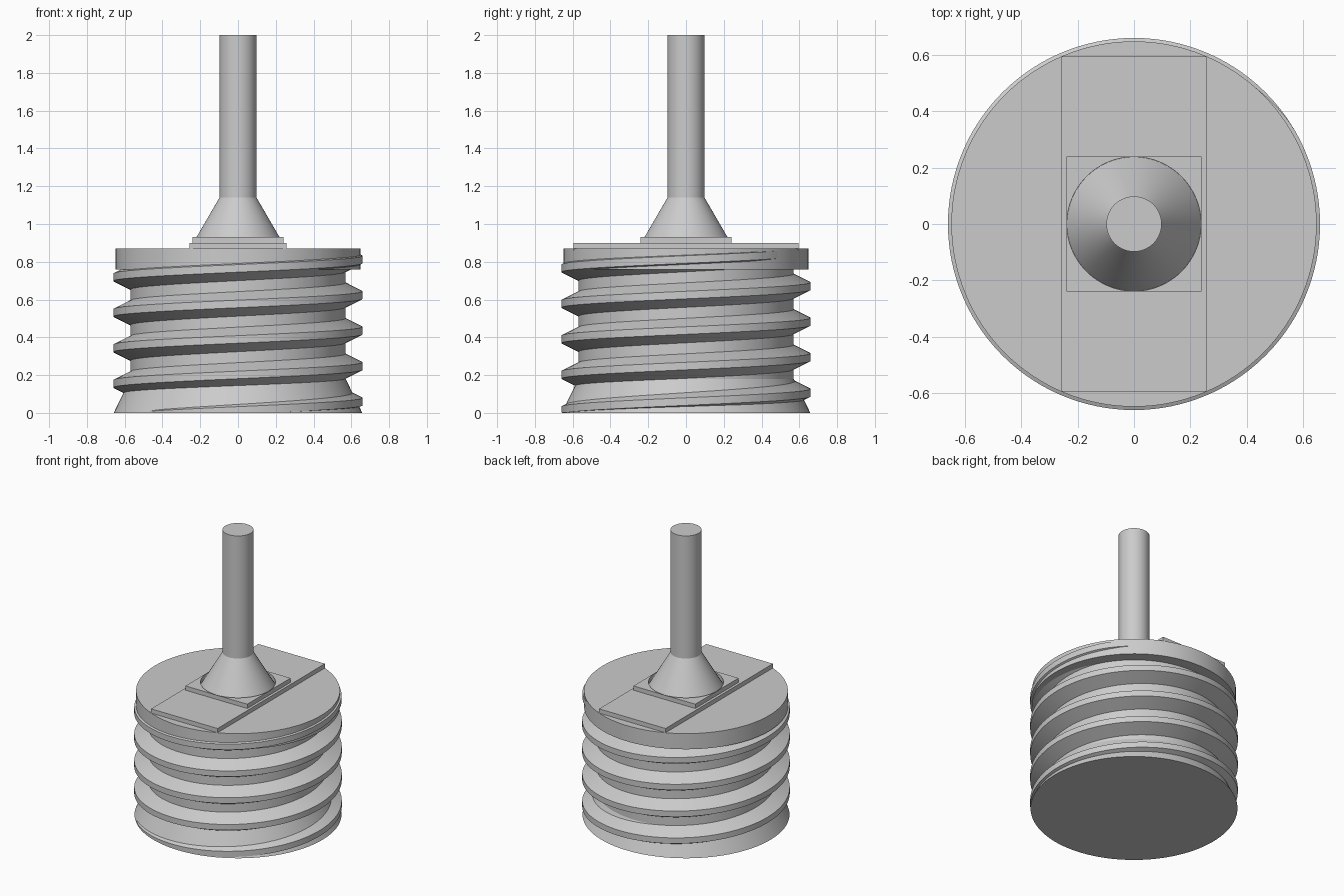
import bpy, bmesh, math

if "Cube" in bpy.data.objects:
    bpy.data.objects.remove(bpy.data.objects["Cube"])

grey = bpy.data.materials.new("plain grey")
grey.diffuse_color = (0.6, 0.6, 0.6, 1)
grey.use_nodes = True
grey.node_tree.nodes["Principled BSDF"].inputs["Base Color"].default_value = grey.diffuse_color


def add(name, bm, smooth=True):
    bmesh.ops.recalc_face_normals(bm, faces=bm.faces)
    me = bpy.data.meshes.new(name)
    bm.to_mesh(me)
    bm.free()
    me.materials.append(grey)
    ob = bpy.data.objects.new(name, me)
    bpy.context.collection.objects.link(ob)
    if smooth:
        bpy.ops.object.select_all(action='DESELECT')
        ob.select_set(True)
        bpy.context.view_layer.objects.active = ob
        bpy.ops.object.shade_smooth_by_angle(angle=math.radians(25))
    return ob


def lathe(name, profile, n=128):
    """Closed solid of revolution; the profile runs from bottom to top."""
    bm = bmesh.new()
    rings = [[bm.verts.new((r * math.cos(2 * math.pi * i / n),
                            r * math.sin(2 * math.pi * i / n), z)) for i in range(n)]
             for r, z in profile]
    for a, b in zip(rings, rings[1:]):
        for i in range(n):
            j = (i + 1) % n
            bm.faces.new((a[i], a[j], b[j], b[i]))
    bm.faces.new(rings[0][::-1])
    bm.faces.new(rings[-1])
    return add(name, bm)


def box(name, sx, sy, z0, z1):
    bm = bmesh.new()
    bmesh.ops.create_cube(bm, size=1)
    bmesh.ops.scale(bm, vec=(sx, sy, z1 - z0), verts=bm.verts)
    bmesh.ops.translate(bm, vec=(0, 0, (z0 + z1) / 2), verts=bm.verts)
    return add(name, bm, False)


# Core with flared foot and top flange
lathe("body", [(0.658, 0), (0.57, 0.18), (0.57, 0.76), (0.648, 0.76), (0.648, 0.87)])

# Helical thread, tapering into the body at both ends
PITCH, Z_START = 0.188, 0.06
SECTION = [(0.55, -0.075), (0.66, -0.02), (0.66, 0.02), (0.55, 0.075)]
start, end, step = -150, 4 * 360 + 62, 3
bm = bmesh.new()
rows = []
for deg in range(start, end + 1, step):
    a = math.radians(deg)
    fade = min(1, (deg - start) / 20, (end - deg) / 30)
    zc = Z_START + PITCH * deg / 360
    row = []
    for r, dz in SECTION:
        rr = 0.55 + (r - 0.55) * (0.8 + 0.2 * fade)
        z = min(max(zc + dz, 0.001), 0.866)
        row.append(bm.verts.new((rr * math.cos(a), rr * math.sin(a), z)))
    rows.append(row)
for p, q in zip(rows, rows[1:]):
    for k in range(4):
        m = (k + 1) % 4
        bm.faces.new((p[k], q[k], q[m], p[m]))
bm.faces.new(rows[0])
bm.faces.new(rows[-1][::-1])
add("thread", bm)

# Crossbar and square plate with a round hole for the cone
box("crossbar", 0.516, 1.19, 0.86, 0.90)
plate = box("square_plate", 0.48, 0.48, 0.899, 0.93)
cutter = lathe("plate_hole_cutter", [(0.238, 0.85), (0.238, 1.0)])
cutter.hide_render = True
cutter.hide_viewport = True
hole = plate.modifiers.new("hole", 'BOOLEAN')
hole.operation = 'DIFFERENCE'
hole.solver = 'EXACT'
hole.object = cutter

# Cone and round shaft
lathe("shaft", [(0.238, 0.899), (0.098, 1.14), (0.098, 2.0)], 96)
